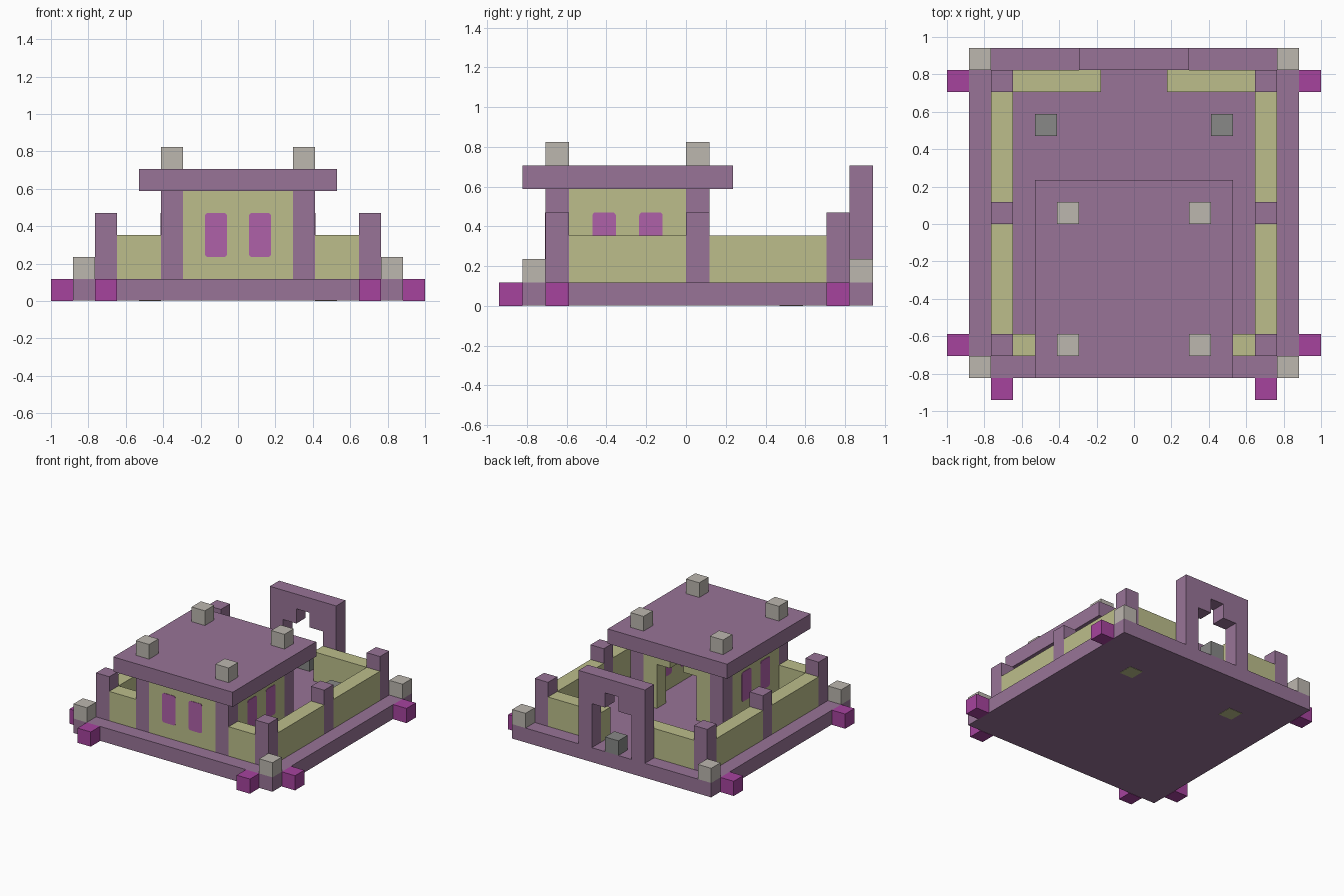
import bpy
import bmesh

cube = bpy.data.objects.get("Cube")
if cube:
    bpy.data.objects.remove(cube, do_unlink=True)

U = 2 / 17  # one building block


def material(name, r, g, b):
    def lin(c):
        c /= 255
        return c / 12.92 if c < 0.04 else ((c + 0.055) / 1.055) ** 2.4
    col = (lin(r), lin(g), lin(b), 1)
    m = bpy.data.materials.new(name)
    m.diffuse_color = col
    m.use_nodes = True
    m.node_tree.nodes["Principled BSDF"].inputs["Base Color"].default_value = col
    return m


PURPLE = material("dusty purple", 152, 116, 151)
SAND = material("sandy yellow", 188, 190, 139)
STONE = material("light stone", 188, 183, 175)
DARK = material("dark stone", 136, 137, 135)
MAGENTA = material("magenta", 166, 67, 158)
GLASS = material("pink glass", 175, 97, 169)


def finish(name, bm, mat):
    bmesh.ops.recalc_face_normals(bm, faces=bm.faces)
    mesh = bpy.data.meshes.new(name)
    bm.to_mesh(mesh)
    bm.free()
    mesh.materials.append(mat)
    ob = bpy.data.objects.new(name, mesh)
    bpy.context.collection.objects.link(ob)
    return ob


def box(name, mat, x, y, z):
    """Box from (low, high) ranges in block units."""
    bm = bmesh.new()
    bmesh.ops.create_cube(bm, size=1)
    for v in bm.verts:
        v.co = [U * (r[0] if c < 0 else r[1]) for c, r in zip(v.co, (x, y, z))]
    return finish(name, bm, mat)


def pair(name, mat, x, y, z):
    """Box on the left side and its mirror image on the right."""
    box("left_" + name, mat, x, y, z)
    box("right_" + name, mat, (-x[1], -x[0]), y, z)


def archway(name, mat, y, top):
    """Wall with a stepped doorway, extruded from its outline."""
    half = [(0.5, 5), (0.5, 4), (1.5, 4), (1.5, 1), (2.5, 1), (2.5, top)]
    if top == 5:
        # the doorway reaches the roof, so each half is its own piece
        outlines = [[(s * px, pz) for px, pz in half] for s in (1, -1)]
    else:
        outlines = [half + [(-px, pz) for px, pz in reversed(half)]]
    bm = bmesh.new()
    for pts in outlines:
        face = bm.faces.new([bm.verts.new((px * U, y[0] * U, pz * U)) for px, pz in pts])
        ext = bmesh.ops.extrude_face_region(bm, geom=[face], use_keep_orig=True)
        moved = [g for g in ext["geom"] if isinstance(g, bmesh.types.BMVert)]
        bmesh.ops.translate(bm, verts=moved, vec=(0, (y[1] - y[0]) * U, 0))
    return finish(name, bm, mat)


def window(name, x, y, axis):
    """Pane with rounded corners, just proud of the wall."""
    ob = box(name, GLASS, x, y, (2, 4))
    bm = bmesh.new()
    bm.from_mesh(ob.data)
    edges = [e for e in bm.edges
             if abs((e.verts[0].co - e.verts[1].co)[axis]) > U * 0.9
             and abs((e.verts[0].co - e.verts[1].co)[2]) < 0.001
             and abs((e.verts[0].co - e.verts[1].co)[1 - axis]) < 0.001]
    bmesh.ops.bevel(bm, geom=edges, offset=0.016, segments=3, profile=0.5,
                    affect='EDGES')
    bm.to_mesh(ob.data)
    bm.free()


# Floor slab, with two inlays showing underneath
box("base", PURPLE, (-7.5, 7.5), (-7, 8), (0.02, 1))
pair("floor_inlay", SAND, (3.5, 4.5), (4, 5), (0, 0.06))

# Blocks around the base
for end, y in (("front", -6), ("back", 6)):
    pair(end + "_side_foot", MAGENTA, (7.5, 8.5), (y, y + 1), (0, 1))
pair("front_foot", MAGENTA, (5.5, 6.5), (-8, -7), (0, 1))
for end, y in (("front", -7), ("back", 7)):
    pair(end + "_corner_block", STONE, (6.5, 7.5), (y, y + 1), (1, 2))

# Courtyard posts and low walls
for end, y in (("front", -6), ("middle", 0), ("back", 6)):
    pair(end + "_post", PURPLE, (5.5, 6.5), (y, y + 1), (1, 4))
pair("front_side_wall", SAND, (5.5, 6.5), (-5, 0), (1, 3))
pair("back_side_wall", SAND, (5.5, 6.5), (1, 6), (1, 3))
pair("front_low_wall", SAND, (3.5, 5.5), (-6, -5), (1, 3))
pair("back_low_wall", SAND, (1.5, 5.5), (6, 7), (1, 3))

# House pillars, roof and roof blocks
for end, y in (("front", -6), ("back", 0)):
    pair(end + "_pillar", PURPLE, (2.5, 3.5), (y, y + 1), (1, 5))
    pair(end + "_roof_block", STONE, (2.5, 3.5), (y, y + 1), (6, 7))
box("roof", PURPLE, (-4.5, 4.5), (-7, 2), (5, 6))

# House walls and doorway
box("house_front_wall", SAND, (-2.5, 2.5), (-6, -5), (1, 5))
pair("house_side_wall", SAND, (2.5, 3.5), (-5, 0), (1, 5))
archway("house_back_wall", SAND, (0, 1), 5)

# Windows
e = 0.03
for side, x in (("left", 0.5), ("right", -1.5)):
    window(side + "_front_window", (x, x + 1), (-6 - e, -5 + e), 1)
for side, x in (("left", 2.5), ("right", -3.5)):
    for place, y in (("fore", -4), ("aft", -2)):
        window(side + "_" + place + "_window", (x - e, x + 1 + e), (y, y + 1), 0)

# Gate and stone blocks in the courtyard
archway("gate", PURPLE, (7, 8), 6)
box("gate_block", DARK, (-0.5, 0.5), (7, 8), (1, 2))
pair("yard_block", DARK, (3.5, 4.5), (4, 5), (1, 2))
